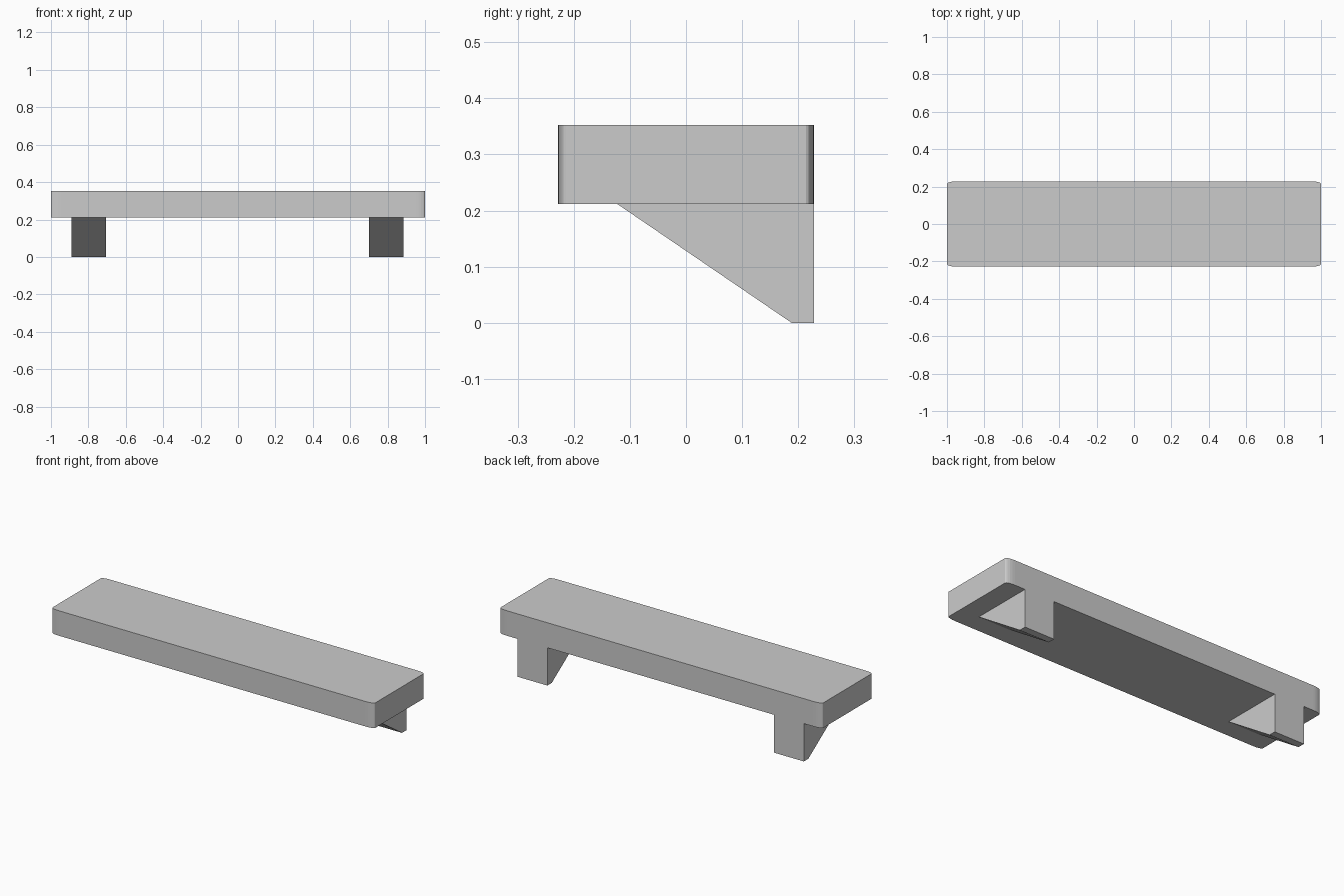
import bpy, bmesh, math
from mathutils import Vector

if "Cube" in bpy.data.objects:
    bpy.data.objects.remove(bpy.data.objects["Cube"])


def prism(name, points, offset):
    """Extrude a planar outline along an offset into a closed solid."""
    bm = bmesh.new()
    face = bm.faces.new([bm.verts.new(p) for p in points])
    ext = bmesh.ops.extrude_face_region(bm, geom=[face], use_keep_orig=True)
    verts = [g for g in ext["geom"] if isinstance(g, bmesh.types.BMVert)]
    bmesh.ops.translate(bm, verts=verts, vec=Vector(offset))
    bmesh.ops.recalc_face_normals(bm, faces=bm.faces)
    mesh = bpy.data.meshes.new(name)
    bm.to_mesh(mesh)
    bm.free()
    obj = bpy.data.objects.new(name, mesh)
    bpy.context.collection.objects.link(obj)
    return obj


# Shelf board with shallow elliptical corners
HX, HY, Z0, Z1 = 1.0, 0.228, 0.212, 0.352
RX, RY, STEPS = 0.05, 0.014, 5
outline = []
for q, (sx, sy) in enumerate([(1, 1), (-1, 1), (-1, -1), (1, -1)]):
    for i in range(STEPS + 1):
        a = math.radians(90 * (q + i / STEPS))
        outline.append((sx * (HX - RX) + RX * math.cos(a),
                        sy * (HY - RY) + RY * math.sin(a), Z0))
prism("shelf_board", outline, (0, 0, Z1 - Z0))

# Two sloped wall brackets, flush with the back
profile = [(-0.123, Z0), (0.188, 0), (HY, 0), (HY, Z0)]
for name, x in (("left_bracket", -0.89), ("right_bracket", 0.70)):
    prism(name, [(x, y, z) for y, z in profile], (0.185, 0, 0))
